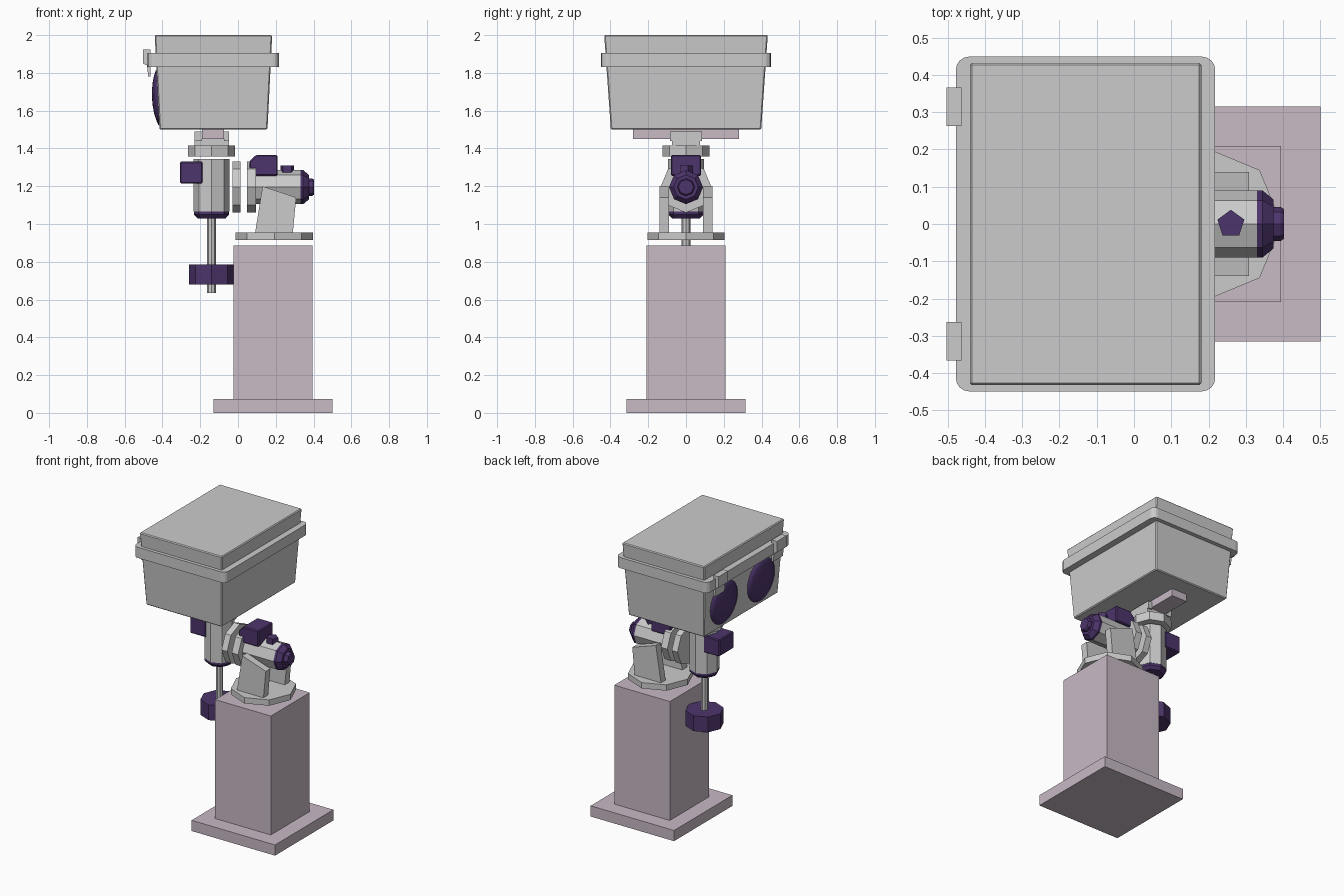
import bpy, bmesh
from math import sin, cos, pi, atan
from mathutils import Matrix, Vector

if "Cube" in bpy.data.objects:
    bpy.data.objects.remove(bpy.data.objects["Cube"])


def mat(name, rgb):
    m = bpy.data.materials.new(name)
    m.diffuse_color = (*rgb, 1)
    m.use_nodes = True
    m.node_tree.nodes["Principled BSDF"].inputs["Base Color"].default_value = m.diffuse_color
    return m


STONE = mat("mauve_grey", (0.58, 0.49, 0.56))
DARK = mat("dark_purple", (0.075, 0.035, 0.15))


def finish(name, bm, m=None, bevel=0):
    if bevel:
        bmesh.ops.bevel(bm, geom=bm.edges[:], offset=bevel, segments=1, affect='EDGES')
    bmesh.ops.recalc_face_normals(bm, faces=bm.faces)
    me = bpy.data.meshes.new(name)
    bm.to_mesh(me)
    bm.free()
    ob = bpy.data.objects.new(name, me)
    bpy.context.collection.objects.link(ob)
    if m:
        me.materials.append(m)
    return ob


def box(name, x, y, z, m=None, bevel=0):
    bm = bmesh.new()
    bmesh.ops.create_cube(bm, size=1)
    for v in bm.verts:
        v.co = [(a + b) / 2 + c * (b - a) for (a, b), c in zip((x, y, z), v.co)]
    return finish(name, bm, m, bevel)


def lathe(name, profile, centre, axis='Z', n=8, m=None, start=0.0):
    """Stack of n-sided rings; profile holds (radius, position along axis)."""
    bm = bmesh.new()
    rings = []
    for r, h in profile:
        ring = []
        for i in range(n):
            a = start + 2 * pi * i / n
            u, v = r * cos(a), r * sin(a)
            p = Vector((u, v, h)) if axis == 'Z' else Vector((h, u, v))
            ring.append(bm.verts.new(p + Vector(centre)))
        rings.append(ring)
    for a, b in zip(rings, rings[1:]):
        for i in range(n):
            bm.faces.new((a[i], a[(i + 1) % n], b[(i + 1) % n], b[i]))
    bm.faces.new(rings[0])
    bm.faces.new(rings[-1])
    return finish(name, bm, m)


def extrude_y(name, pts, y0, y1, m=None, bevel=0):
    """Side profile in x, z pulled along y."""
    bm = bmesh.new()
    f = bm.faces.new([bm.verts.new((x, y0, z)) for x, z in pts])
    ext = bmesh.ops.extrude_face_region(bm, geom=[f])['geom']
    for v in ext:
        if isinstance(v, bmesh.types.BMVert):
            v.co.y = y1
    return finish(name, bm, m, bevel)


# Pier
box("pier_base", (-0.13, 0.5), (-0.315, 0.315), (0, 0.073), STONE)
box("pier_column", (-0.025, 0.395), (-0.21, 0.21), (0.073, 0.885), STONE)

# Mount plate and the two fork cheeks
lathe("mount_plate", [(0.205, 0.915), (0.205, 0.955)], (0.192, 0, 0))
for s, side in ((-1, "front"), (1, "back")):
    extrude_y(side + "_fork_cheek", [(0.09, 0.95), (0.29, 0.95), (0.308, 1.14), (0.13, 1.2)],
              s * 0.09, s * 0.14)

# Horizontal axis housing
C = (0, 0, 1.195)
lathe("horizontal_housing", [(0.09, 0.09), (0.09, 0.33)], C, 'X')
lathe("horizontal_flange", [(0.135, 0.047), (0.135, 0.095)], C, 'X')
lathe("facing_flange", [(0.135, -0.03), (0.135, 0.013)], C, 'X')
lathe("horizontal_end_cap", [(0.09, 0.33), (0.09, 0.345), (0.065, 0.375)], C, 'X', m=DARK)
lathe("horizontal_end_knob", [(0.046, 0.37), (0.046, 0.393), (0.04, 0.402)], C, 'X', m=DARK)
lathe("clutch_knob", [(0.038, 1.26), (0.038, 1.31)], (0.26, 0, 0), n=5, m=DARK, start=pi / 2)
extrude_y("horizontal_motor_box", [(0.06, 1.255), (0.21, 1.255), (0.21, 1.365), (0.095, 1.365),
                                   (0.06, 1.33)], -0.08, 0.08, DARK, 0.006)

# Vertical axis housing with counterweight
V = (-0.14, 0, 0)
lathe("vertical_housing", [(0.095, 1.065), (0.095, 1.345)], V)
lathe("vertical_end_cap", [(0.075, 1.03), (0.093, 1.05), (0.093, 1.067)], V, m=DARK)
lathe("counterweight_shaft", [(0.023, 0.635), (0.023, 1.035)], V)
lathe("counterweight", [(0.12, 0.68), (0.12, 0.785)], V, m=DARK)
box("vertical_motor_box", (-0.307, -0.187), (-0.08, 0.08), (1.215, 1.33), DARK, 0.006)

# Saddle and dovetail bar
lathe("saddle_flange", [(0.124, 1.357), (0.124, 1.415)], V)
box("saddle_base", (-0.23, -0.047), (-0.075, 0.075), (1.413, 1.45))
for i, (x0, x1) in enumerate(((-0.23, -0.19), (-0.075, -0.047))):
    extrude_y("saddle_jaw_%d" % (i + 1), [(x0, 1.44), (x1, 1.44), (x1, 1.49), (x0, 1.49)], -0.085, 0.085)
box("dovetail_bar", (-0.19, -0.073), (-0.28, 0.28), (1.45, 1.502), STONE)

# Tapered case
CX = -0.13
bm = bmesh.new()
bmesh.ops.create_cube(bm, size=2)
for v in bm.verts:
    top = v.co.z > 0
    hx, hy = (0.311, 0.433) if top else (0.286, 0.398)
    v.co = (CX + v.co.x * hx, v.co.y * hy, 2.0 if top else 1.5)
finish("case_body", bm, None, 0.006)

# Rim with rounded corners
bm = bmesh.new()
R, HX, HY = 0.035, 0.348, 0.449
pts = []
for q, (sx, sy) in enumerate(((1, 1), (-1, 1), (-1, -1), (1, -1))):
    for k in range(5):
        a = pi / 2 * (q + k / 4)
        pts.append((CX + sx * (HX - R) + R * cos(a), sy * (HY - R) + R * sin(a)))
f = bm.faces.new([bm.verts.new((x, y, 1.832)) for x, y in pts])
ext = bmesh.ops.extrude_face_region(bm, geom=[f])['geom']
for v in ext:
    if isinstance(v, bmesh.types.BMVert):
        v.co.z = 1.905
finish("case_rim", bm)

# Latches and domed dark windows on the left side
for s, side in ((-1, "front"), (1, "back")):
    extrude_y(side + "_latch", [(-0.503, 1.925), (-0.463, 1.925), (-0.463, 1.78), (-0.475, 1.78),
                                (-0.482, 1.84), (-0.503, 1.85)], s * 0.263, s * 0.367)
    dome = [(0.145, 0.01), (0.145, -0.004), (0.115, -0.015), (0.08, -0.024), (0.04, -0.029), (0.004, -0.031)]
    ob = lathe(side + "_window", dome, (0, 0, 0), 'X', 32, DARK)
    ob.data.transform(Matrix.Translation((-0.4245, s * 0.2, 1.668)) @ Matrix.Rotation(-atan(0.05), 4, 'Y'))
    ob.data.shade_smooth()
